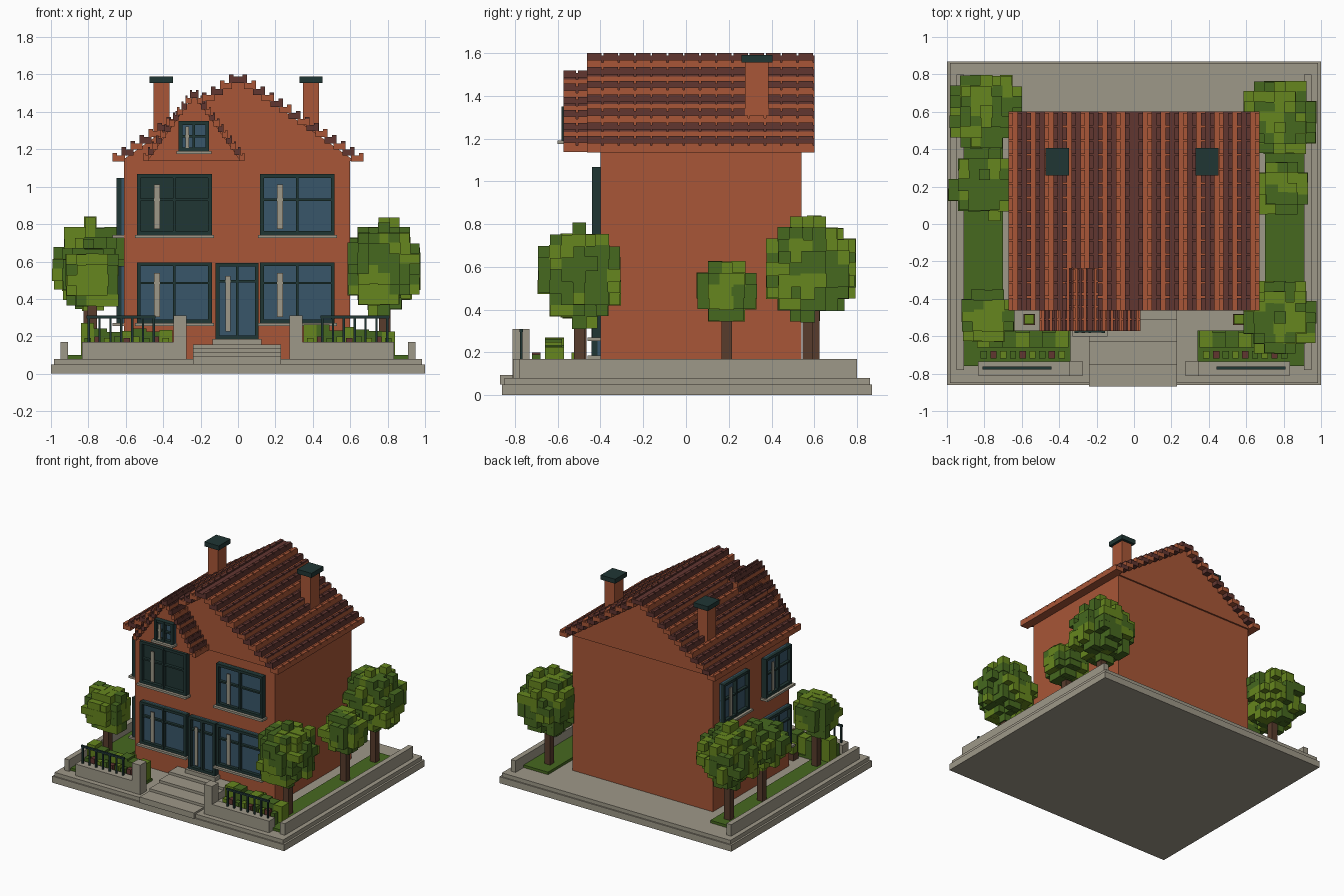
import bpy, bmesh, random
from mathutils import Matrix, Vector, noise

random.seed(4)
if "Cube" in bpy.data.objects:
    bpy.data.objects.remove(bpy.data.objects["Cube"])


def material(name, hexcode):
    rgb = [int(hexcode[i:i + 2], 16) / 255 for i in (0, 2, 4)]
    col = [c / 12.92 if c < 0.04 else ((c + 0.055) / 1.055) ** 2.4 for c in rgb] + [1]
    m = bpy.data.materials.new(name)
    m.use_nodes = True
    m.diffuse_color = col
    m.node_tree.nodes["Principled BSDF"].inputs["Base Color"].default_value = col
    return m


BRICK = material("brick orange", "A85637")
STONE = material("warm grey stone", "9E9888")
TILE = material("dark maroon tile", "613630")
FRAME = material("dark green paint", "203634")
GLASS = material("blue glass", "38566A")
LEAF = material("dark leaf green", "46681F")
LIGHT = material("light leaf green", "66861E")
BARK = material("brown bark", "583C2C")


def finish(name, bm, mats):
    me = bpy.data.meshes.new(name)
    bm.to_mesh(me)
    bm.free()
    for m in mats:
        me.materials.append(m)
    ob = bpy.data.objects.new(name, me)
    bpy.context.collection.objects.link(ob)
    return ob


def boxes(name, items, matrix=None):
    """One object from boxes (x0, x1, y0, y1, z0, z1, material)."""
    bm, mats = bmesh.new(), []
    for x0, x1, y0, y1, z0, z1, mat in items:
        if mat not in mats:
            mats.append(mat)
        place = Matrix.Translation(((x0 + x1) / 2, (y0 + y1) / 2, (z0 + z1) / 2))
        size = Matrix.Diagonal((abs(x1 - x0), abs(y1 - y0), z1 - z0, 1))
        verts = bmesh.ops.create_cube(bm, size=1, matrix=place @ size)["verts"]
        for f in {f for v in verts for f in v.link_faces}:
            f.material_index = mats.index(mat)
    if matrix:
        bm.transform(matrix)
    return finish(name, bm, mats)


def gable(name, cx, half, z0, z1, y0, y1):
    """Triangular prism running along y."""
    bm = bmesh.new()
    face = bm.faces.new([bm.verts.new(p) for p in
                         ((cx - half, y0, z0), (cx + half, y0, z0), (cx, y0, z1))])
    ext = bmesh.ops.extrude_face_region(bm, geom=[face])["geom"]
    bmesh.ops.translate(bm, vec=(0, y1 - y0, 0),
                        verts=[v for v in ext if isinstance(v, bmesh.types.BMVert)])
    bmesh.ops.recalc_face_normals(bm, faces=bm.faces)
    return finish(name, bm, [BRICK])


def tiled_roof(name, cx, half, z0, z1, y0, y1, n, tile):
    """Stepped courses with a lip of separate tiles on each."""
    dx, lip = half / n, 0.012
    dz = (z1 - z0 - lip) / n
    items = []
    for side in (-1, 1):
        for i in range(n):
            xo = half - i * dx
            xi = max(xo - dx * 1.35, 0)
            mat = TILE if i % 2 else BRICK
            z = z0 + i * dz
            items.append((cx + side * xi, cx + side * xo, y0, y1, z, z + dz, mat))
            count = round((y1 - y0) / tile)
            step = (y1 - y0) / count
            for k in range(count):
                y = y0 + k * step
                items.append((cx + side * (xo - dx * 0.5), cx + side * xo,
                              y, y + step - 0.009, z + dz, z + dz + lip,
                              TILE if i % 2 or i % 4 == 2 else BRICK))
    boxes(name, items)


def window(name, x0, x1, z0, z1, y, transom, cols=2, glass=GLASS, sill=True, matrix=None):
    """Framed window facing -y on the wall plane y."""
    t, d = 0.02, 0.04
    items = [(x0, x1, y - 0.012, y + 0.01, z0, z1, glass)]
    for i in range(cols + 1):
        w = t if i in (0, cols) else t * 0.7
        c = x0 + w / 2 + (x1 - x0 - w) * i / cols
        items.append((c - w / 2, c + w / 2, y - d, y, z0, z1, FRAME))
    for z in (z0, z1 - t):
        items.append((x0, x1, y - d + 0.002, y, z, z + t, FRAME))
    zt = z0 + (z1 - z0) * transom
    items.append((x0, x1, y - d + 0.006, y, zt - 0.006, zt + 0.006, FRAME))
    s = x0 + (x1 - x0) * 0.23
    w = min(0.03, (x1 - x0) * 0.12)
    items.append((s, s + w, y - d, y - d + 0.008, z0 + (z1 - z0) * 0.1, z0 + (z1 - z0) * 0.83, STONE))
    if sill:
        items.append((x0 - 0.012, x1 + 0.012, y - d - 0.02, y, z0 - 0.016, z0, STONE))
    boxes(name, items, matrix)


def tree(name, x, y, z, r, rz):
    """Trunk plus blocky crown, light patches chosen by noise."""
    boxes(name + "_trunk", [(x - 0.025, x + 0.025, y - 0.025, y + 0.025, 0.09, z - rz * 0.5, BARK)])
    s, seed = 0.054, Vector((x * 9, y * 9, z * 9))
    span = range(-5, 6)
    cells = set()
    for i in span:
        for j in span:
            for k in span:
                p = Vector((i, j, k)) * s
                q = Vector((p.x / r, p.y / r, p.z / rz))
                if q.length + 0.22 * noise.noise(p * 14 + seed) < 0.94:
                    cells.add((i, j, k))
    items = []
    dirs = [(1, 0, 0), (-1, 0, 0), (0, 1, 0), (0, -1, 0), (0, 0, 1), (0, 0, -1)]
    for c in sorted(cells):
        if all(tuple(a + b for a, b in zip(c, d)) in cells for d in dirs):
            continue
        p = Vector(c) * s
        mat = LIGHT if noise.noise(p * 8 + seed * 2) > 0.06 else LEAF
        h = s / 2 + random.uniform(0, 0.007)
        px, py, pz = p + Vector((x, y, z))
        items.append((px - h, min(px + h, 1), py - h, py + h, pz - h, pz + h, mat))
    boxes(name + "_crown", items)


# Ground slab, lawns and garden walls
boxes("base", [(-1, 1, -0.86, 0.87, 0, 0.05, STONE),
               (-0.985, 0.985, -0.85, 0.86, 0.05, 0.08, STONE)])
for side, label in ((-1, "right"), (1, "left")):
    boxes(label + "_lawn", [(side * 0.7, side * 0.91, -0.76, 0.7, 0.08, 0.1, LEAF),
                            (side * 0.34, side * 0.7, -0.75, -0.57, 0.08, 0.099, LEAF)])
    boxes(label + "_side_wall", [(side * 0.91, side * 0.95, -0.78, 0.8, 0.08, 0.17, STONE)])
    boxes(label + "_front_wall", [(side * 0.28, side * 0.835, -0.81, -0.735, 0.06, 0.17, STONE),
                                  (side * 0.275, side * 0.345, -0.812, -0.733, 0.06, 0.31, STONE)])
    # Railing
    rail = [(side * 0.44, side * 0.81, -0.778, -0.763, 0.295, 0.31, FRAME)]
    for i in range(7):
        c = side * (0.45 + i * 0.058)
        rail.append((c - 0.006, c + 0.006, -0.776, -0.765, 0.17, 0.3, FRAME))
    boxes(label + "_railing", rail)
    # Hedge, flower row and small shrub
    bed = []
    for i in range(7):
        a = 0.35 + i * 0.07
        h = random.uniform(0.22, 0.275)
        bed.append((side * a, side * (a + 0.07), -0.66, -0.57 - 0.01 * (i % 2), 0.09, h,
                    LIGHT if i % 3 == 0 else LEAF))
    for i in range(9):
        a = 0.37 + i * 0.052
        bed.append((side * a, side * (a + 0.034), -0.72, -0.68, 0.09, 0.19 + 0.01 * (i % 2),
                    (LIGHT, TILE, LEAF)[i % 3]))
    boxes(label + "_hedge", bed)
    boxes(label + "_planter", [(side * 0.53, side * 0.59, -0.54, -0.48, 0.08, 0.13, BARK),
                               (side * 0.535, side * 0.585, -0.535, -0.485, 0.13, 0.2, LIGHT)])

# Entrance steps
boxes("front_steps", [(-0.24, 0.23, -0.87 + i * 0.12, -0.4, 0.05, 0.095 + i * 0.02, STONE)
                      for i in range(4)] + [(-0.135, 0.125, -0.46, -0.4, 0.15, 0.185, STONE)])

# House body and roofs
boxes("house_walls", [(-0.61, 0.6, -0.4, 0.54, 0.08, 1.14, BRICK)])
gable("main_gable", 0, 0.625, 1.137, 1.578, -0.408, 0.552)
tiled_roof("main_roof", 0, 0.67, 1.135, 1.6, -0.462, 0.602, 14, 0.076)
gable("dormer_gable", -0.235, 0.25, 1.138, 1.49, -0.545, -0.24)
tiled_roof("dormer_roof", -0.235, 0.27, 1.138, 1.518, -0.572, -0.235, 12, 0.068)

# Chimneys
for side, label in ((-1, "right"), (1, "left")):
    c = 0.39 * side - 0.02 * (side < 0)
    boxes(label + "_chimney", [(c - 0.043, c + 0.043, 0.275, 0.385, 1.15, 1.555, BRICK),
                               (c - 0.062, c + 0.062, 0.26, 0.405, 1.555, 1.59, FRAME)])

# Windows and door
for z0, floor, transom in ((0.27, "lower", 0.66), (0.742, "upper", 0.58)):
    z1 = z0 + 0.325
    dark = FRAME if floor == "upper" else GLASS
    window(floor + "_right_window", -0.54, -0.14, z0, z1, -0.4, transom, glass=dark)
    window(floor + "_left_window", 0.118, 0.517, z0, z1, -0.4, transom)
    for y0, label in ((-0.38, "front"), (0.14, "rear")):
        turn = Matrix.Rotation(-1.570796, 4, "Z")
        window(floor + "_side_window_" + label, -y0 - 0.32, -y0, z0, z1 - 0.02,
               -0.61, transom, matrix=turn)
window("front_door", -0.12, 0.11, 0.185, 0.592, -0.402, 0.76, sill=False)
window("dormer_window", -0.318, -0.155, 1.19, 1.35, -0.542, 0.5)

# Trees
tree("front_left_tree", 0.78, -0.5, 0.56, 0.205, 0.225)
tree("middle_left_tree", 0.79, 0.19, 0.485, 0.15, 0.15)
tree("rear_left_tree", 0.78, 0.57, 0.59, 0.205, 0.225)
tree("front_right_tree", -0.78, -0.49, 0.5, 0.155, 0.16)
tree("middle_right_tree", -0.8, 0.21, 0.53, 0.175, 0.18)
tree("rear_right_tree", -0.79, 0.6, 0.59, 0.2, 0.22)
